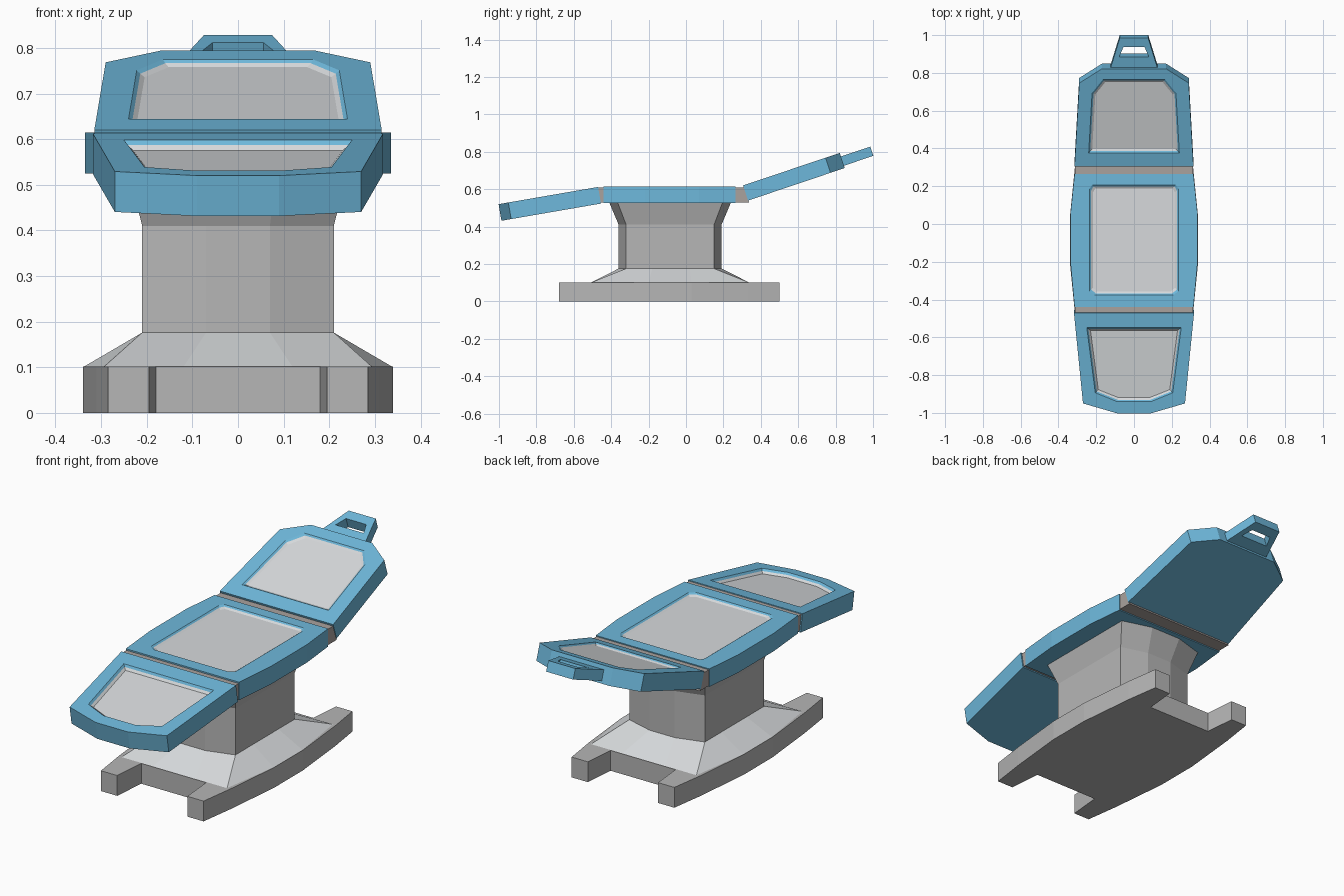
import bpy, bmesh, math
from mathutils import Matrix

if "Cube" in bpy.data.objects:
    bpy.data.objects.remove(bpy.data.objects["Cube"])


def material(name, rgb):
    lin = [((c / 255 + 0.055) / 1.055) ** 2.4 for c in rgb]
    m = bpy.data.materials.new(name)
    m.diffuse_color = (*lin, 1)
    m.use_nodes = True
    m.node_tree.nodes["Principled BSDF"].inputs["Base Color"].default_value = m.diffuse_color
    return m


BLUE = material("sky blue", (110, 184, 219))
LIGHT = material("light grey", (215, 218, 220))
GREY = material("mid grey", (182, 182, 182))
WARM = material("warm grey", (170, 162, 158))


def loft(name, rings, mats, matrix=Matrix(), closed=False):
    """Skin mirrored half outlines, each (half points, z); mats holds one
    material per band, then the bottom and top caps when not closed."""
    bm = bmesh.new()
    loops = []
    for half, z in rings:
        pts = list(half) + [(-x, y) for x, y in reversed(half)]
        loops.append([bm.verts.new((x, y, z)) for x, y in pts])
    used = list(dict.fromkeys(mats))
    pairs = list(zip(loops, loops[1:] + loops[:1]))
    if not closed:
        pairs.pop()
    n = len(loops[0])
    for k, (a, b) in enumerate(pairs):
        for i in range(n):
            j = (i + 1) % n
            f = bm.faces.new((a[i], a[j], b[j], b[i]))
            f.material_index = used.index(mats[k])
    if not closed:
        for loop, mat in ((loops[0][::-1], mats[-2]), (loops[-1], mats[-1])):
            bm.faces.new(loop).material_index = used.index(mat)
    bmesh.ops.recalc_face_normals(bm, faces=bm.faces[:])
    bm.transform(matrix)
    me = bpy.data.meshes.new(name)
    bm.to_mesh(me)
    bm.free()
    for m in used:
        me.materials.append(m)
    ob = bpy.data.objects.new(name, me)
    bpy.context.collection.objects.link(ob)
    return ob


def shrink(half, d):
    """Pull an outline inwards by about d."""
    ys = [p[1] for p in half]
    mid = (min(ys) + max(ys)) / 2
    h = (max(ys) - min(ys)) / 2
    return [(x * (1 - d / 0.23), mid + (y - mid) * (1 - d / h)) for x, y in half]


def cushion(name, outline, panel, thick, pos, angle, depth=0.012):
    """Blue slab with a stepped recess and a pale pad in its top."""
    rings = [(outline, -thick), (outline, 0), (panel, 0),
             (shrink(panel, 0.008), -depth / 2), (shrink(panel, 0.018), -depth)]
    mat = Matrix.Translation(pos) @ Matrix.Rotation(math.radians(angle), 4, 'X')
    loft(name, rings, [BLUE, BLUE, BLUE, LIGHT, BLUE, LIGHT], mat)
    return mat


# Floor plate with four feet
foot = [(.18, -.51), (.195, -.68), (.285, -.68), (.31, -.5), (.34, -.2),
        (.34, .03), (.31, .33), (.285, .5), (.195, .5), (.18, .34)]
loft("base_plate", [(foot, 0), (foot, .102)], [GREY] * 3)

# Sloped skirt up to the column
skirt = [(.12, -.51), (.295, -.51), (.34, -.2), (.34, .03), (.295, .34), (.12, .34)]
column = [(.07, -.36), (.21, -.32), (.21, -.18), (.21, .02), (.21, .15), (.07, .19)]
loft("base_skirt", [(skirt, .1), (column, .176)], [LIGHT] * 3)

# Column with flared collar
collar = [(.085, -.41), (.24, -.365), (.24, -.19), (.24, .03), (.24, .195), (.085, .24)]
loft("column", [(column, .17), (column, .41), (collar, .528)], [GREY] * 4)

# Seat
cushion("seat",
        [(.315, -.44), (.335, -.22), (.335, .07), (.315, .265)],
        [(.21, -.375), (.235, -.355), (.235, .185), (.222, .207)],
        .09, (0, 0, .615), 0)

# Leg rest, tipped down to the front
cushion("leg_rest",
        [(.09, -.54), (.27, -.487), (.318, 0)],
        [(.09, -.477), (.205, -.43), (.25, -.08)],
        .09, (0, -.47, .612), 9.8, .02)

# Backrest, tipped up to the rear
back = cushion("backrest",
               [(.315, 0), (.29, .465), (.17, .545)],
               [(.24, .075), (.222, .41), (.165, .485)],
               .085, (0, .305, .62), 18.6)

# Headrest loop in the plane of the backrest
outer = [(.128, .53), (.075, .711)]
inner = [(.078, .605), (.056, .66)]
loft("headrest", [(outer, -.072), (outer, -.02), (inner, -.02), (inner, -.072)],
     [BLUE] * 4, back, closed=True)

# Hinges between the cushions
loft("front_hinge", [([(.312, -.475), (.312, -.43)], .53),
                     ([(.312, -.485), (.312, -.43)], .608)], [WARM] * 3)
loft("rear_hinge", [([(.312, .255), (.312, .337)], .53),
                    ([(.312, .255), (.312, .312)], .61)], [WARM] * 3)
